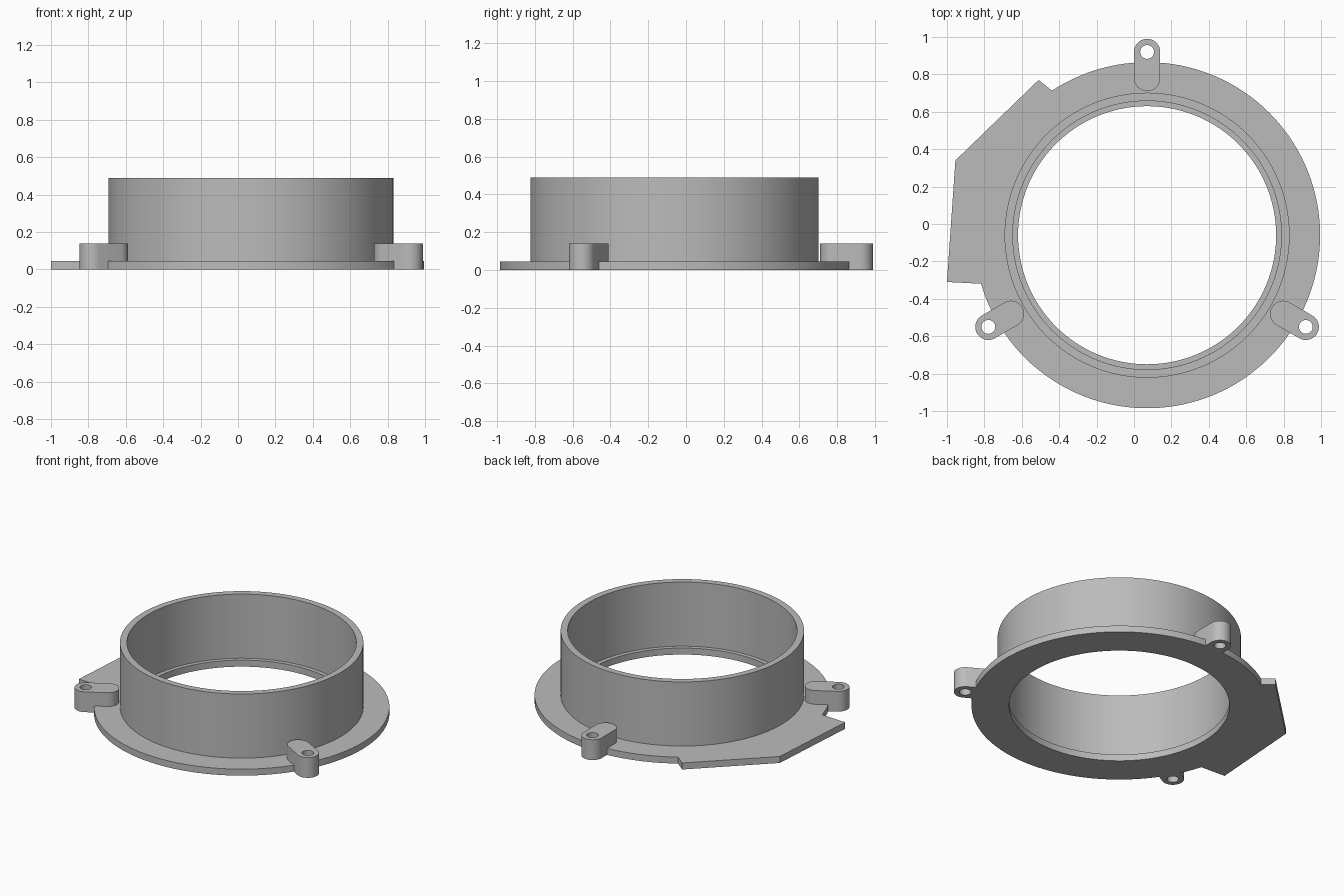
import bpy
import bmesh
from math import cos, sin, pi, radians, atan2
from mathutils import Vector

old = bpy.data.objects.get("Cube")
if old:
    bpy.data.objects.remove(old, do_unlink=True)

CENTRE = Vector((0.07, -0.06))
FLANGE_R, BORE_R = 0.925, 0.69
TUBE_OUT, TUBE_IN = 0.762, 0.718
FLANGE_TOP, LUG_TOP, TUBE_TOP = 0.045, 0.14, 0.488

grey = bpy.data.materials.new("plain grey")
grey.use_nodes = True
grey.diffuse_color = (0.5, 0.5, 0.5, 1)
grey.node_tree.nodes["Principled BSDF"].inputs["Base Color"].default_value = (0.5, 0.5, 0.5, 1)


def arc(centre, radius, start, end, steps):
    """Points along an arc, both ends included."""
    return [Vector((centre[0] + radius * cos(start + (end - start) * i / steps),
                    centre[1] + radius * sin(start + (end - start) * i / steps)))
            for i in range(steps + 1)]


def circle(centre, radius, steps):
    return arc(centre, radius, 0, 2 * pi, steps)[:-1]


def plate(name, outline, hole, bottom, top):
    """Solid between two heights, with an outline and one hole."""
    bm = bmesh.new()
    edges = []
    for loop in (outline, hole):
        verts = [bm.verts.new((p.x, p.y, bottom)) for p in loop]
        edges += [bm.edges.new((verts[i - 1], verts[i])) for i in range(len(verts))]
    bmesh.ops.triangle_fill(bm, edges=edges, use_beauty=True)
    result = bmesh.ops.extrude_face_region(bm, geom=bm.faces[:], use_keep_orig=True)
    raised = [g for g in result["geom"] if isinstance(g, bmesh.types.BMVert)]
    bmesh.ops.translate(bm, verts=raised, vec=(0, 0, top - bottom))
    bmesh.ops.recalc_face_normals(bm, faces=bm.faces)
    mesh = bpy.data.meshes.new(name)
    bm.to_mesh(mesh)
    bm.free()
    mesh.materials.append(grey)
    obj = bpy.data.objects.new(name, mesh)
    bpy.context.collection.objects.link(obj)
    bpy.ops.object.select_all(action="DESELECT")
    obj.select_set(True)
    bpy.context.view_layer.objects.active = obj
    bpy.ops.object.shade_smooth_by_angle(angle=radians(30))
    return obj


# Flange: round plate with an angular tab on one side
tab = [Vector(p) for p in ((-0.51, 0.77), (-0.955, 0.34), (-1.0, -0.31))]
tab_start = Vector((-0.44, 0.715)) - CENTRE
tab_end = Vector((-0.82, -0.32)) - CENTRE
rim = arc(CENTRE, FLANGE_R, atan2(tab_end.y, tab_end.x),
          atan2(tab_start.y, tab_start.x), 110)
# the rim runs from the tab's lower corner round to its upper corner
plate("flange", rim + tab, circle(CENTRE, BORE_R, 128), 0, FLANGE_TOP)

# Tube wall
plate("tube", circle(CENTRE, TUBE_OUT, 128), circle(CENTRE, TUBE_IN, 128),
      FLANGE_TOP, TUBE_TOP)

# Three screw lugs, each a rounded slot shape pointing outwards
for name, degrees in (("back", 90), ("right", 210), ("left", 330)):
    a = radians(degrees)
    out = Vector((cos(a), sin(a)))
    screw, inner = CENTRE + out * 0.98, CENTRE + out * 0.84
    outline = (arc(screw, 0.07, a - pi / 2, a + pi / 2, 20)
               + arc(inner, 0.07, a + pi / 2, a + 3 * pi / 2, 20))
    plate(name + "_screw_lug", outline, circle(screw, 0.037, 32), 0, LUG_TOP)
